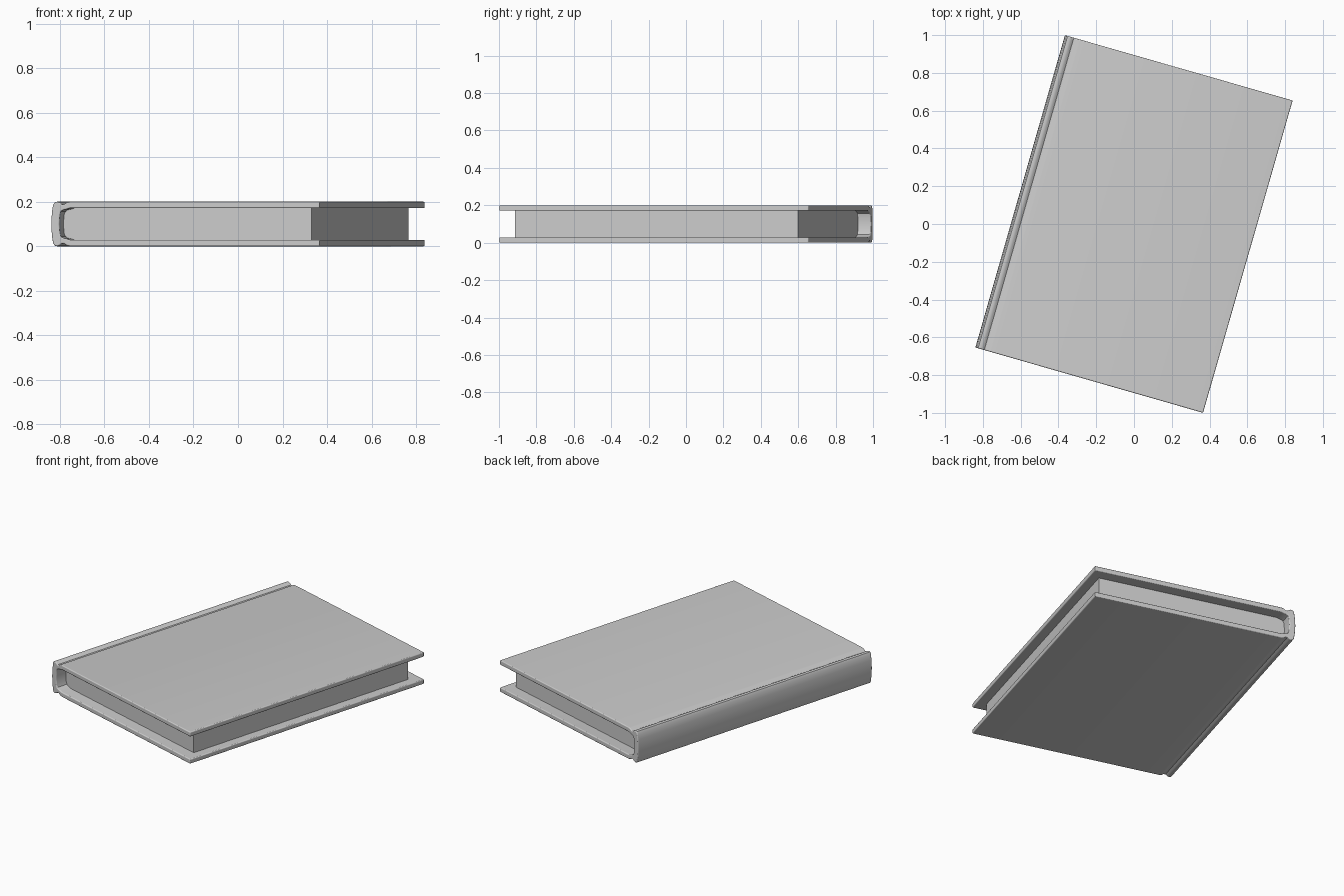
import bpy, bmesh, math

if "Cube" in bpy.data.objects:
    bpy.data.objects.remove(bpy.data.objects["Cube"])

MID = 0.1                      # half height of the closed book
ANGLE = math.radians(-16)      # the book lies turned on its base


def mirrored(points):
    """Lower half of a profile; points on the middle line are not repeated."""
    return [(x, 2 * MID - z) for x, z in reversed(points) if abs(z - MID) > 1e-6]


def extrude_profile(name, profile, half_length, bevel=0.0):
    bm = bmesh.new()
    face = bm.faces.new([bm.verts.new((x, -half_length, z)) for x, z in profile])
    out = bmesh.ops.extrude_face_region(bm, geom=[face])
    verts = [g for g in out["geom"] if isinstance(g, bmesh.types.BMVert)]
    bmesh.ops.translate(bm, verts=verts, vec=(0, 2 * half_length, 0))
    bmesh.ops.recalc_face_normals(bm, faces=bm.faces)
    mesh = bpy.data.meshes.new(name)
    bm.to_mesh(mesh)
    bm.free()
    obj = bpy.data.objects.new(name, mesh)
    bpy.context.collection.objects.link(obj)
    obj.rotation_euler.z = ANGLE
    if bevel:
        mod = obj.modifiers.new("soft_edges", "BEVEL")
        mod.width = bevel
        mod.segments = 3
        mod.limit_method = 'ANGLE'
        mod.angle_limit = math.radians(60)
        mod.use_clamp_overlap = False
    bpy.ops.object.select_all(action='DESELECT')
    bpy.context.view_layer.objects.active = obj
    obj.select_set(True)
    bpy.ops.object.shade_smooth_by_angle(angle=math.radians(35))
    return obj


# Hard cover: boards, hinge grooves and rounded spine in one C-shaped profile
outer = [(0.627, 0.2), (-0.54, 0.2), (-0.555, 0.196), (-0.567, 0.188),
         (-0.578, 0.188), (-0.588, 0.196), (-0.60, 0.2), (-0.612, 0.197),
         (-0.619, 0.185), (-0.624, 0.15), (-0.6262, 0.125), (-0.627, MID)]
inner = [(0.627, 0.171), (-0.54, 0.171), (-0.556, 0.166), (-0.570, 0.163),
         (-0.582, 0.157), (-0.587, 0.14), (-0.59, MID)]
cover_profile = outer + mirrored(outer) + list(reversed(inner + mirrored(inner)))
extrude_profile("hard_cover", cover_profile, 0.86, bevel=0.005)

# Page block: flat fore edge, back rounded into the spine
pages = [(0.57, 0.172), (-0.57, 0.172), (-0.588, 0.142), (-0.592, MID)]
extrude_profile("page_block", pages + mirrored(pages), 0.787)
